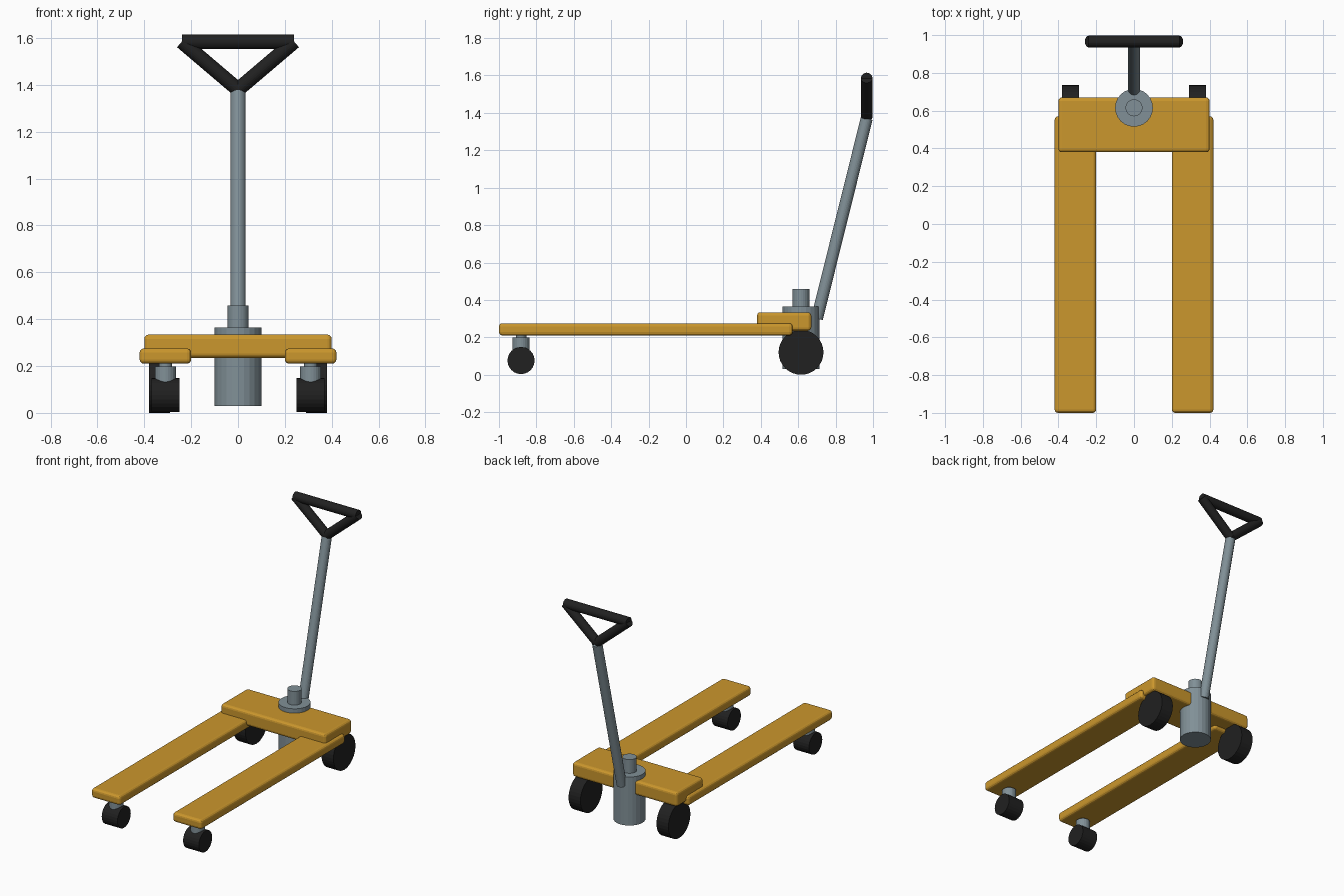
import bpy
from mathutils import Vector

if "Cube" in bpy.data.objects:
    bpy.data.objects.remove(bpy.data.objects["Cube"])


def material(name, rgb):
    m = bpy.data.materials.new(name)
    m.diffuse_color = (*rgb, 1)
    m.use_nodes = True
    m.node_tree.nodes["Principled BSDF"].inputs["Base Color"].default_value = m.diffuse_color
    return m


YELLOW = material("yellow paint", (0.60, 0.31, 0.026))
STEEL = material("grey steel", (0.22, 0.28, 0.31))
BLACK = material("black rubber", (0.015, 0.015, 0.015))


def block(name, lo, hi, mat, bevel=0.018):
    """Rounded box between two corners."""
    lo, hi = Vector(lo), Vector(hi)
    bpy.ops.mesh.primitive_cube_add(size=1, location=(lo + hi) / 2)
    ob = bpy.context.object
    ob.name = name
    ob.scale = hi - lo
    bpy.ops.object.transform_apply(location=False, rotation=False, scale=True)
    mod = ob.modifiers.new("rounded edges", 'BEVEL')
    mod.width = bevel
    mod.segments = 3
    ob.data.materials.append(mat)
    return ob


def rod(name, a, b, r, mat, sides=24):
    """Cylinder from point a to point b."""
    a, b = Vector(a), Vector(b)
    bpy.ops.mesh.primitive_cylinder_add(vertices=sides, radius=r,
                                        depth=(b - a).length,
                                        location=(a + b) / 2)
    ob = bpy.context.object
    ob.name = name
    ob.rotation_euler = (b - a).to_track_quat('Z', 'Y').to_euler()
    ob.data.materials.append(mat)
    return ob


# Deck carrying the pump
block("deck", (-0.40, 0.38, 0.235), (0.40, 0.67, 0.334), YELLOW)

# Pump body and piston
PY = 0.615
rod("pump_body", (0, PY, 0.03), (0, PY, 0.364), 0.10, STEEL)
rod("pump_piston", (0, PY, 0.35), (0, PY, 0.458), 0.045, STEEL)

# Tilted steering shaft
rod("steering_shaft", (0, 0.70, 0.30), (0, 0.966, 1.37), 0.032, STEEL)

# Triangular handle
HY = 0.966
rod("handle_crossbar", (-0.24, HY, 1.584), (0.24, HY, 1.584), 0.031, BLACK)

for s, side in ((-1, "left"), (1, "right")):
    rod(f"handle_brace_{side}", (0, HY, 1.38), (s * 0.24, HY, 1.584), 0.031, BLACK)

    # Forks
    x0, x1 = sorted((s * 0.20, s * 0.42))
    block(f"fork_{side}", (x0, -1.0, 0.21), (x1, 0.57, 0.275), YELLOW)

    # Large steering wheels under the deck
    rod(f"rear_wheel_{side}", (s * 0.29, PY, 0.12), (s * 0.38, PY, 0.12),
        0.12, BLACK, 32)

    # Front casters: pin, stem and roller
    cx, cy = s * 0.31, -0.882
    rod(f"caster_pin_{side}", (cx, cy, 0.19), (cx, cy, 0.22), 0.028, STEEL)
    rod(f"caster_stem_{side}", (cx, cy, 0.10), (cx, cy, 0.198), 0.045, STEEL)
    rod(f"caster_roller_{side}", (cx - 0.06, cy, 0.076), (cx + 0.06, cy, 0.076),
        0.0725, BLACK)
